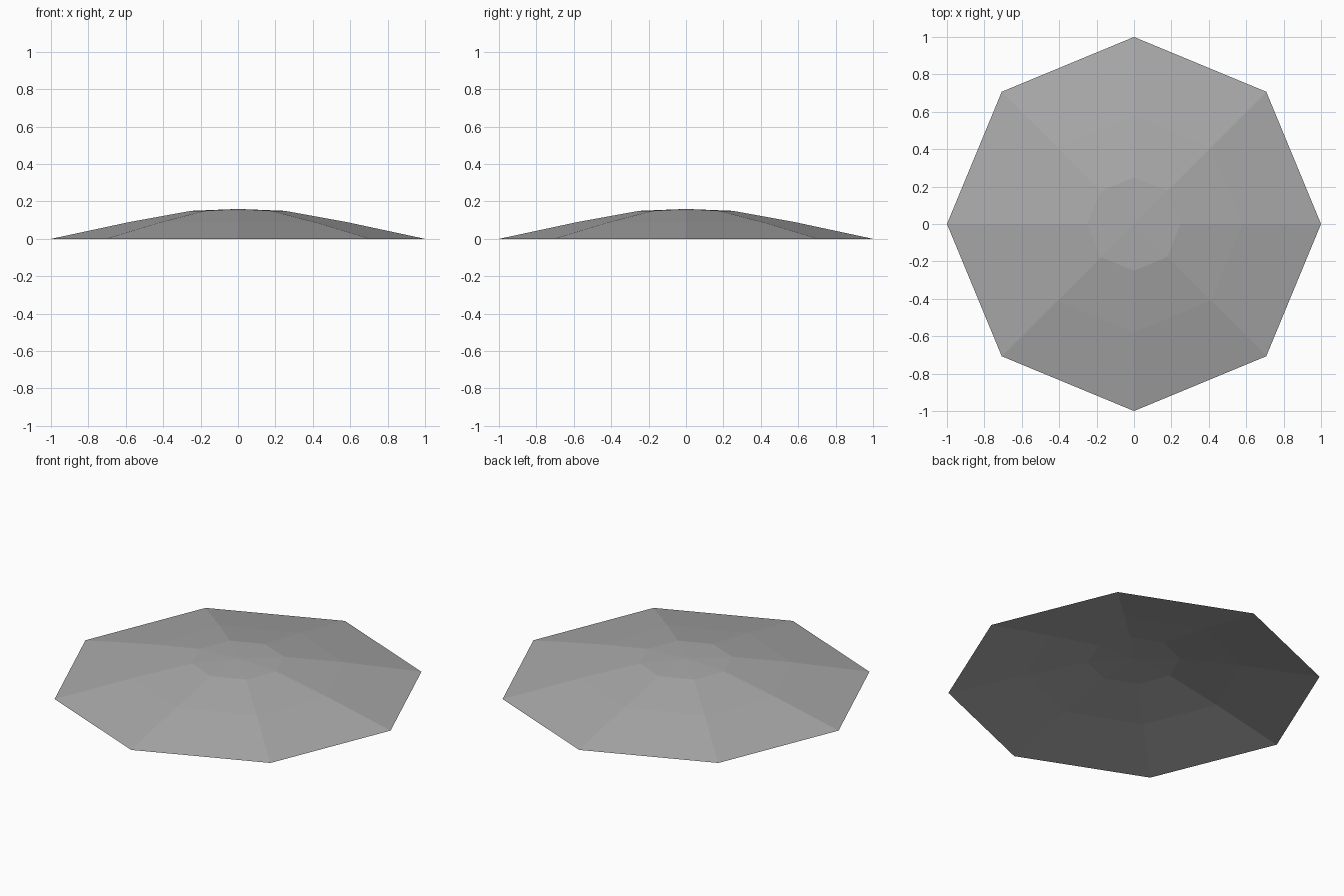
import bpy
import bmesh
from math import cos, sin, tau

cube = bpy.data.objects.get("Cube")
if cube:
    bpy.data.objects.remove(cube, do_unlink=True)

SIDES = 8
PROFILE = [(1.0, 0.0), (0.58, 0.09), (0.25, 0.15)]  # radius, height
APEX = 0.16

# Flat grey surface
grey = bpy.data.materials.new("plain grey")
grey.use_nodes = True
colour = (0.4, 0.4, 0.4, 1)
grey.diffuse_color = colour
grey.node_tree.nodes["Principled BSDF"].inputs["Base Color"].default_value = colour

# Open eight-sided canopy: stacked rings closed by a shallow peak
bm = bmesh.new()
rings = [[bm.verts.new((r * cos(tau * i / SIDES), r * sin(tau * i / SIDES), z))
          for i in range(SIDES)] for r, z in PROFILE]
peak = bm.verts.new((0, 0, APEX))
for i in range(SIDES):
    j = (i + 1) % SIDES
    for low, high in zip(rings, rings[1:]):
        bm.faces.new((low[i], low[j], high[j], high[i]))
    bm.faces.new((rings[-1][i], rings[-1][j], peak))

mesh = bpy.data.meshes.new("canopy")
bm.to_mesh(mesh)
bm.free()
mesh.materials.append(grey)
canopy = bpy.data.objects.new("canopy", mesh)
bpy.context.collection.objects.link(canopy)
